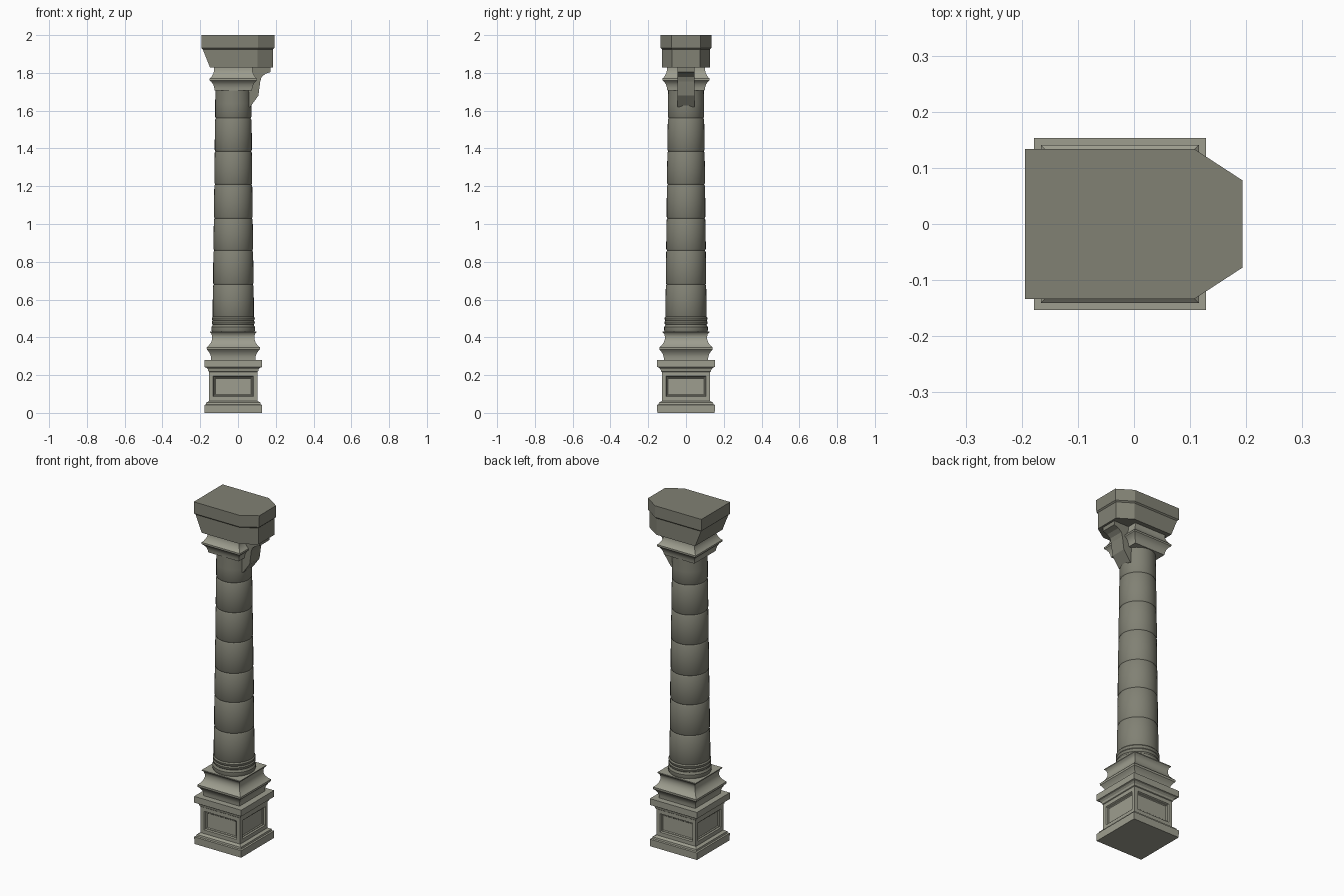
import bpy, bmesh, math

if "Cube" in bpy.data.objects:
    bpy.data.objects.remove(bpy.data.objects["Cube"])

AX = -0.025  # column axis in x


def stone(name, rgb):
    m = bpy.data.materials.new(name)
    m.diffuse_color = (*rgb, 1)
    m.use_nodes = True
    m.node_tree.nodes["Principled BSDF"].inputs["Base Color"].default_value = m.diffuse_color
    return m


DARK = stone("dark_stone", (0.22, 0.22, 0.175))
LIGHT = stone("light_stone", (0.34, 0.34, 0.275))


def make_object(name, bm, mat, smooth=None):
    bmesh.ops.recalc_face_normals(bm, faces=bm.faces[:])
    me = bpy.data.meshes.new(name)
    bm.to_mesh(me)
    bm.free()
    me.materials.append(mat)
    ob = bpy.data.objects.new(name, me)
    bpy.context.collection.objects.link(ob)
    if smooth:
        bpy.ops.object.select_all(action='DESELECT')
        ob.select_set(True)
        bpy.context.view_layer.objects.active = ob
        bpy.ops.object.shade_smooth_by_angle(angle=math.radians(smooth))
    return ob


def loft(bm, loops):
    """Skin a stack of equal-length point loops and cap both ends."""
    rings = [[bm.verts.new(p) for p in lp] for lp in loops]
    n = len(rings[0])
    for a, b in zip(rings, rings[1:]):
        for i in range(n):
            j = (i + 1) % n
            bm.faces.new((a[i], a[j], b[j], b[i]))
    bm.faces.new(rings[0][::-1])
    bm.faces.new(rings[-1])


def square(h, z):
    return [(AX + sx * h, sy * h, z) for sx, sy in ((-1, -1), (1, -1), (1, 1), (-1, 1))]


def circle(r, z, n=32):
    return [(AX + r * math.cos(2 * math.pi * i / n), r * math.sin(2 * math.pi * i / n), z)
            for i in range(n)]


# Pedestal: square moulded profile with a recessed panel on each side
DIE = (0.064, 0.217)
bm = bmesh.new()
loft(bm, [square(h, z) for h, z in (
    (0.152, 0), (0.153, 0.042), (0.145, 0.045), (0.143, 0.055), (0.131, 0.061),
    (0.128, DIE[0]), (0.128, DIE[1]), (0.132, 0.22), (0.135, 0.232), (0.143, 0.24),
    (0.153, 0.243), (0.153, 0.28))])
bm.normal_update()
panels = [f for f in bm.faces if abs(f.normal.z) < 0.1 and f.calc_area() > 0.03]
bmesh.ops.inset_individual(bm, faces=panels, thickness=0.031, depth=0)
bmesh.ops.inset_individual(bm, faces=panels, thickness=0.006, depth=-0.008)
bmesh.ops.inset_individual(bm, faces=panels, thickness=0.005, depth=0)
bmesh.ops.inset_individual(bm, faces=panels, thickness=0.006, depth=-0.005)
make_object("pedestal", bm, LIGHT)

# Square base moulding above the pedestal
bm = bmesh.new()
loft(bm, [square(h, z) for h, z in (
    (0.117, 0.278), (0.118, 0.297), (0.123, 0.312), (0.132, 0.327), (0.140, 0.335),
    (0.141, 0.347), (0.131, 0.355), (0.118, 0.372), (0.112, 0.39), (0.112, 0.405),
    (0.116, 0.42), (0.124, 0.427), (0.124, 0.432))])
make_object("base_moulding", bm, LIGHT, 40)

# Round collar rings under the shaft
bm = bmesh.new()
loft(bm, [circle(r, z) for r, z in (
    (0.113, 0.43), (0.116, 0.44), (0.116, 0.455), (0.110, 0.462), (0.109, 0.468),
    (0.113, 0.472), (0.114, 0.482), (0.109, 0.489), (0.113, 0.494), (0.114, 0.503),
    (0.108, 0.51))])
make_object("collar_rings", bm, DARK, 40)

# Shaft: tapering drums with grooved joints
joints = [0.505, 0.68, 0.86, 1.03, 1.21, 1.385, 1.56, 1.715]


def taper(z):
    return 0.109 - 0.0135 * (z - 0.5) / 1.1


profile = []
for lo, hi in zip(joints, joints[1:]):
    profile += [(taper(lo) - 0.004, lo), (taper(lo), lo + 0.007),
                (taper((lo + hi) / 2) + 0.001, (lo + hi) / 2), (taper(hi), hi - 0.007)]
profile.append((taper(1.715), 1.715))
bm = bmesh.new()
loft(bm, [circle(r, z) for r, z in profile])
make_object("shaft", bm, DARK, 50)

# Square capital moulding
bm = bmesh.new()
loft(bm, [square(h, z) for h, z in (
    (0.099, 1.708), (0.101, 1.722), (0.106, 1.738), (0.115, 1.752), (0.125, 1.76),
    (0.125, 1.77), (0.117, 1.777), (0.106, 1.795), (0.101, 1.812), (0.101, 1.83))])
make_object("capital_moulding", bm, LIGHT, 40)


# Impost block: chamfered toward +x, undercut on -x
def block(left, right, cham_x, hy, cy, z):
    half = [(left, -hy), (cham_x, -hy), (right, -cy)]
    return [(x, y, z) for x, y in half] + [(x, -y, z) for x, y in half[::-1]]


bm = bmesh.new()
loft(bm, [block(*a) for a in (
    (-0.148, 0.185, 0.103, 0.127, 0.074, 1.828),
    (-0.187, 0.185, 0.103, 0.127, 0.074, 1.925),
    (-0.194, 0.192, 0.107, 0.134, 0.078, 1.932),
    (-0.194, 0.193, 0.107, 0.134, 0.078, 2.0))])
make_object("impost_block", bm, DARK)

# Bracket supporting the projecting end of the block
side = [(0.04, 1.83), (0.173, 1.83), (0.173, 1.805), (0.145, 1.795), (0.125, 1.778),
        (0.118, 1.755), (0.108, 1.68), (0.065, 1.62), (0.04, 1.62)]
bm = bmesh.new()
loft(bm, [[(x, y, z) for x, z in side] for y in (-0.046, 0.046)])
make_object("bracket", bm, DARK)
